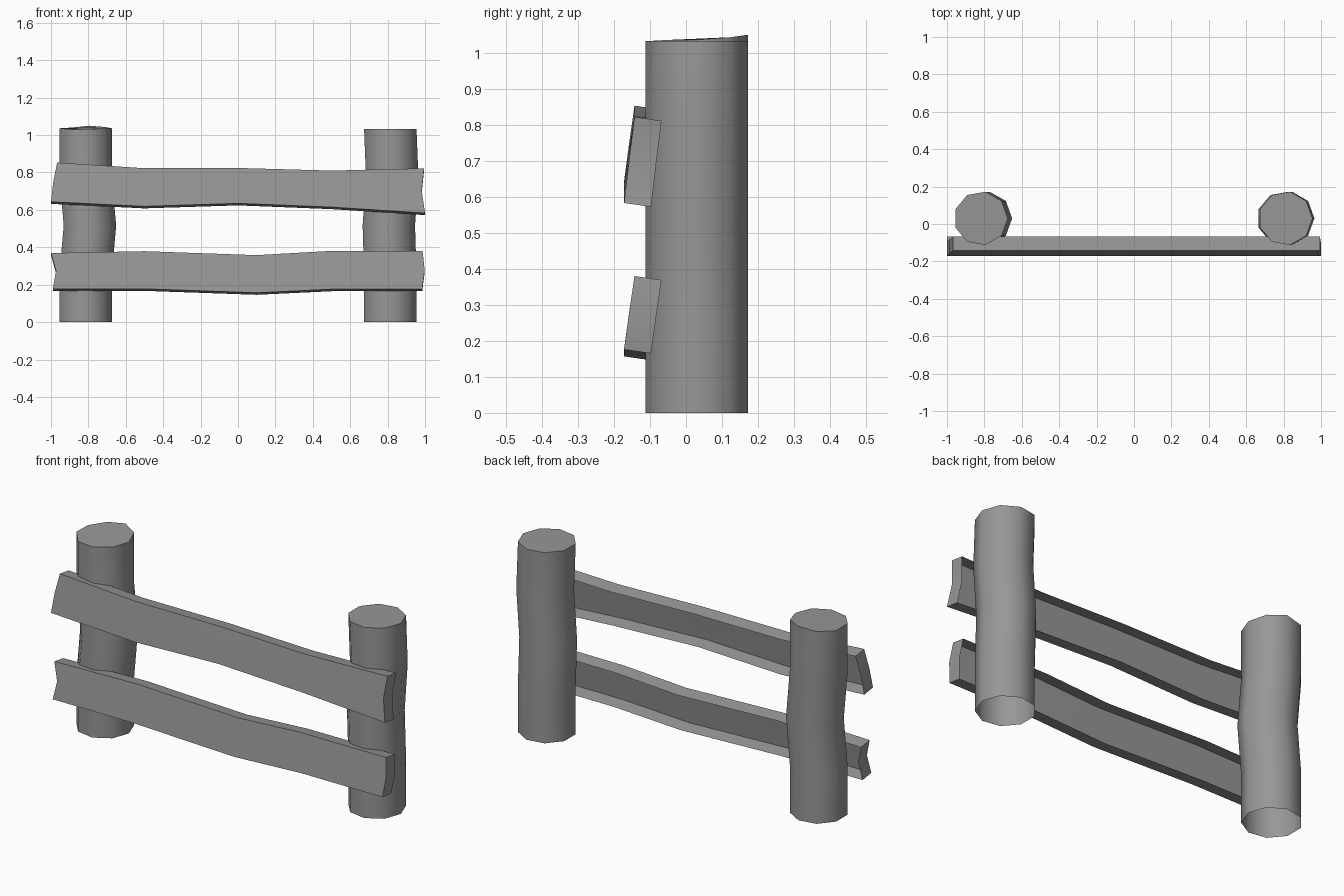
import bpy, bmesh
from math import cos, sin, pi, radians

if "Cube" in bpy.data.objects:
    bpy.data.objects.remove(bpy.data.objects["Cube"])

# Dark grey finish shared by all parts
grey = bpy.data.materials.new("dark_grey")
grey.diffuse_color = (0.31, 0.31, 0.31, 1)
grey.use_nodes = True
grey.node_tree.nodes["Principled BSDF"].inputs["Base Color"].default_value = grey.diffuse_color


def finish(bm, name):
    for f in bm.faces:
        f.smooth = True
    me = bpy.data.meshes.new(name)
    bm.to_mesh(me)
    bm.free()
    me.set_sharp_from_angle(angle=radians(45))
    me.materials.append(grey)
    ob = bpy.data.objects.new(name, me)
    bpy.context.collection.objects.link(ob)


def post(name, cx, shifts, rise):
    """Nine-sided smooth post, open underneath; rise lifts the top corners."""
    n, r, cy, height = 9, 0.1445, 0.03, 1.032
    bm = bmesh.new()
    rings = []
    for i, dx in enumerate(shifts):
        ring = []
        last = i == len(shifts) - 1
        for k in range(n):
            a = 2 * pi * k / n
            z = height * i / (len(shifts) - 1) + (rise[k] if last else 0)
            ring.append(bm.verts.new((cx + dx + r * cos(a), cy + r * sin(a), z)))
        rings.append(ring)
    for lo, hi in zip(rings, rings[1:]):
        for k in range(n):
            j = (k + 1) % n
            bm.faces.new((lo[k], lo[j], hi[j], hi[k]))
    bm.faces.new(rings[-1])
    finish(bm, name)


def rail(name, top, bottom, mid_ends):
    """Leaning plank, open at the back: wavy edges, notched or bowed ends."""
    bm = bmesh.new()
    sections = []
    for i, ((xt, zt), (xb, zb)) in enumerate(zip(top, bottom)):
        xm = (xt + xb) / 2
        if i == 0:
            xm = mid_ends[0]
        elif i == len(top) - 1:
            xm = mid_ends[1]
        front = [(xb, -0.172, zb), (xm, -0.158, (zt + zb) / 2), (xt, -0.143, zt)]
        back = [(x, y + 0.075, z - 0.011) for x, y, z in reversed(front)]
        sections.append([bm.verts.new(p) for p in front + back])
    for a, b in zip(sections, sections[1:]):
        for k in (0, 1, 2, 5):  # front, top and underside only
            j = (k + 1) % 6
            bm.faces.new((a[k], b[k], b[j], a[j]))
    for s, step in ((sections[0], 1), (sections[-1], -1)):
        bm.faces.new((s[5], s[4], s[1], s[0])[::-step])
        bm.faces.new((s[4], s[3], s[2], s[1])[::-step])
    bmesh.ops.recalc_face_normals(bm, faces=bm.faces)
    bm.normal_update()
    # The broad face must look towards the front
    if sum(f.normal.y * f.calc_area() for f in bm.faces) > 0:
        bmesh.ops.reverse_faces(bm, faces=bm.faces)
    finish(bm, name)


# Posts
post("left_post", -0.819, (0, 0, 0.023, 0, 0),
     (0.004, 0.011, 0.018, 0.008, 0.002, 0.004, -0.002, 0.0, 0.003))
post("right_post", 0.81, (0, 0, -0.008, 0.01, 0), (0,) * 9)

# Rails
rail("upper_rail",
     [(-0.967, 0.853), (-0.52, 0.824), (0, 0.824), (0.5, 0.81), (0.995, 0.822)],
     [(-1.0, 0.643), (-0.5, 0.619), (0, 0.635), (0.5, 0.615), (1.0, 0.583)],
     (-0.988, 0.982))
rail("lower_rail",
     [(-1.0, 0.369), (-0.5, 0.379), (0.1, 0.358), (0.47, 0.379), (0.987, 0.38)],
     [(-0.99, 0.178), (-0.5, 0.178), (0.1, 0.157), (0.5, 0.176), (0.985, 0.176)],
     (-0.973, 0.998))
